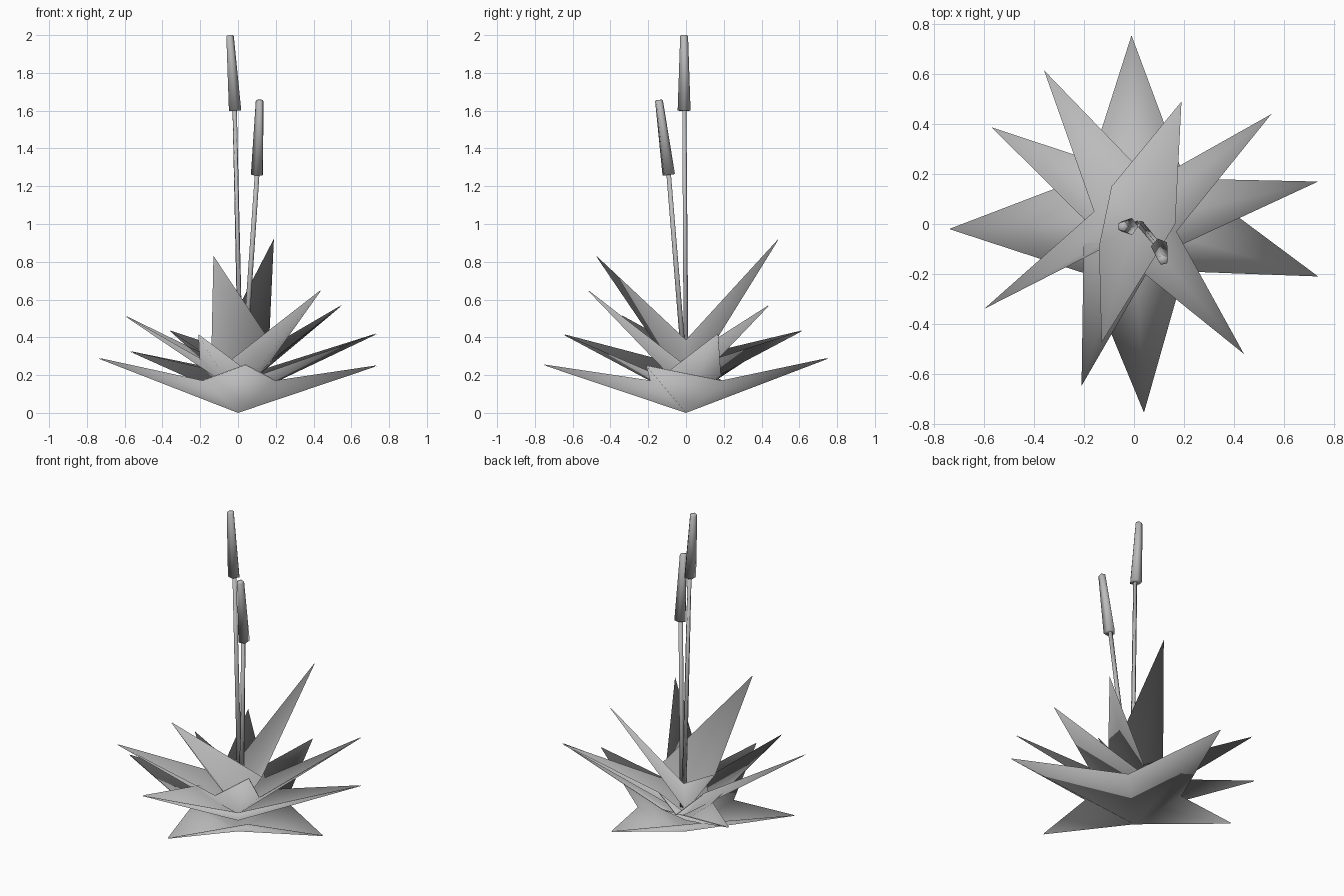
import bpy, bmesh
from mathutils import Vector

cube = bpy.data.objects.get("Cube")
if cube:
    bpy.data.objects.remove(cube, do_unlink=True)

grey = bpy.data.materials.new("plain grey")
grey.use_nodes = True
colour = (0.5, 0.5, 0.5, 1)
grey.diffuse_color = colour
grey.node_tree.nodes["Principled BSDF"].inputs["Base Color"].default_value = colour


def finish(name, bm):
    """Turn the bmesh into a smooth grey object and return its mesh."""
    for f in bm.faces:
        f.smooth = True
    mesh = bpy.data.meshes.new(name)
    bm.to_mesh(mesh)
    bm.free()
    mesh.materials.append(grey)
    bpy.context.collection.objects.link(bpy.data.objects.new(name, mesh))
    return mesh


def leaf_whorl(name, base_z, tips, notches):
    """Star of thin folded leaves with an upper and an under skin.

    Notch i lies between leaf i and leaf i + 1; a tip of None leaves
    a plain wall of the cup between its two notches.
    """
    bm = bmesh.new()
    for lift in (0.002, -0.002):
        offset = Vector((0, 0, lift))
        base = bm.verts.new(Vector((0, 0, base_z)) + offset)
        rim = [bm.verts.new(Vector(n) + offset) for n in notches]
        for i, tip in enumerate(tips):
            loop = [rim[i - 1], rim[i]]
            if tip:
                loop.insert(1, bm.verts.new(Vector(tip) + offset))
            for a, b in zip(loop, loop[1:]):
                bm.faces.new((base, a, b) if lift > 0 else (base, b, a))
    mesh = finish(name, bm)
    # soft foliage shading: normals radiate from the root on both skins
    mesh.normals_split_custom_set_from_vertices(
        [(v.co + Vector((0, 0, 0.01))).normalized() for v in mesh.vertices])


def rod(name, start, end, r0, r1, chamfer=False):
    """Tapered five-sided rod, optionally with a chamfered upper end."""
    start, end = Vector(start), Vector(end)
    axis = end - start
    turn = axis.to_track_quat('Z', 'Y')
    bm = bmesh.new()
    bmesh.ops.create_cone(bm, cap_ends=True, segments=5, radius1=r0,
                          radius2=r1, depth=axis.length)
    if chamfer:
        top = max(bm.faces, key=lambda f: f.calc_center_median().z)
        bmesh.ops.inset_region(bm, faces=[top], thickness=r1 * 0.25)
        for v in top.verts:
            v.co.z += r1 * 0.3
    for v in bm.verts:
        v.co = turn @ v.co + (start + end) / 2
    bmesh.ops.recalc_face_normals(bm, faces=bm.faces)
    finish(name, bm)


# Leaves, from the ground up
leaf_whorl("ground_leaves", 0.002,
           [(-0.01, 0.755, 0.29), (-0.74, -0.02, 0.29),
            (0.04, -0.755, 0.255), (0.737, -0.21, 0.25)],
           [(-0.19, 0.19, 0.17), (-0.19, -0.2, 0.17),
            (0.2, -0.19, 0.17), (0.2, 0.19, 0.17)])
leaf_whorl("lower_leaves", 0.07,
           [(0.737, 0.17, 0.42), (-0.57, 0.387, 0.325), (-0.21, -0.648, 0.415)],
           [(0.04, 0.185, 0.2), (-0.2, 0.02, 0.24), (0.09, -0.13, 0.19)])
leaf_whorl("middle_leaves", 0.11,
           [(0.55, 0.44, 0.57), (-0.36, 0.615, 0.435),
            (-0.6, -0.34, 0.515), (0.44, -0.52, 0.65)],
           [(0.07, 0.17, 0.29), (-0.16, 0.05, 0.3),
            (-0.1, -0.085, 0.23), (0.17, -0.03, 0.27)])
leaf_whorl("upper_leaves", 0.13,
           [(0.19, 0.49, 0.92), None, (-0.13, -0.475, 0.83)],
           [(-0.09, 0.15, 0.38), (-0.14, -0.09, 0.36), (0.165, 0, 0.385)])

# Flower stalks and their heads
rod("tall_stem", (0.015, 0, 0.15), (-0.018, -0.01, 1.62), 0.014, 0.012)
rod("tall_head", (-0.019, -0.01, 1.6), (-0.044, -0.01, 1.993), 0.036, 0.022, True)
rod("short_stem", (0.025, 0, 0.15), (0.102, -0.092, 1.28), 0.015, 0.013)
rod("short_head", (0.103, -0.092, 1.26), (0.116, -0.143, 1.65), 0.035, 0.022, True)
